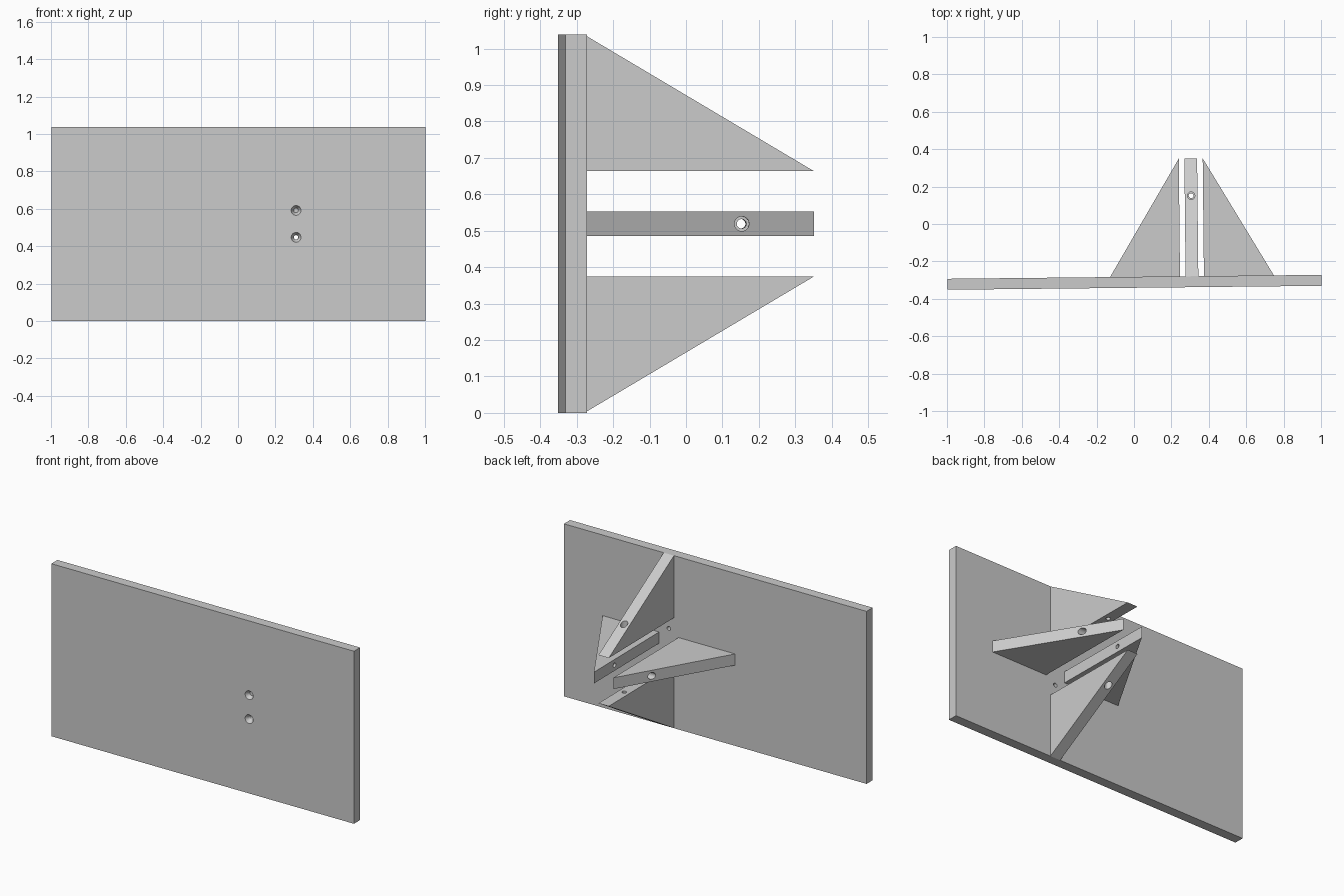
import bpy, bmesh
from math import radians
from mathutils import Matrix, Vector

cube = bpy.data.objects.get("Cube")
if cube:
    bpy.data.objects.remove(cube, do_unlink=True)

grey = bpy.data.materials.new("plain grey")
grey.use_nodes = True
grey.diffuse_color = (0.6, 0.6, 0.6, 1)
grey.node_tree.nodes["Principled BSDF"].inputs["Base Color"].default_value = (0.6, 0.6, 0.6, 1)

TILT = Matrix.Rotation(radians(0.6), 4, "Z")   # whole assembly sits slightly turned
CX, CZ = 0.307, 0.519                          # axis the four gussets surround
FRONT, BACK, TIP = -0.341, -0.2825, 0.347
HOLE_Y = 0.148


def add_object(name, bm, matrix):
    bmesh.ops.recalc_face_normals(bm, faces=bm.faces)
    bm.transform(matrix)
    mesh = bpy.data.meshes.new(name)
    bm.to_mesh(mesh)
    bm.free()
    mesh.materials.append(grey)
    obj = bpy.data.objects.new(name, mesh)
    bpy.context.collection.objects.link(obj)
    return obj


def prism(name, outline, depth, matrix):
    """Extrude an XY outline symmetrically along local Z."""
    bm = bmesh.new()
    face = bm.faces.new([bm.verts.new((x, y, -depth / 2)) for x, y in outline])
    ext = bmesh.ops.extrude_face_region(bm, geom=[face])
    verts = [g for g in ext["geom"] if isinstance(g, bmesh.types.BMVert)]
    bmesh.ops.translate(bm, verts=verts, vec=(0, 0, depth))
    return add_object(name, bm, matrix)


def cut_hole(obj, start, end, r1, r2, matrix):
    """Bore a round or conical hole between two points."""
    start, end = Vector(start), Vector(end)
    axis = end - start
    bm = bmesh.new()
    bmesh.ops.create_cone(bm, cap_ends=True, segments=32, radius1=r1, radius2=r2,
                          depth=axis.length)
    turn = axis.to_track_quat("Z", "Y").to_matrix().to_4x4()
    cutter = add_object("cutter", bm,
                        matrix @ Matrix.Translation((start + end) / 2) @ turn)
    mod = obj.modifiers.new("hole", "BOOLEAN")
    mod.operation, mod.solver, mod.object = "DIFFERENCE", "EXACT", cutter
    graph = bpy.context.evaluated_depsgraph_get()
    result = bpy.data.meshes.new_from_object(obj.evaluated_get(graph))
    obj.modifiers.clear()
    obj.data = result
    bpy.data.objects.remove(cutter, do_unlink=True)


# Upright back plate with two countersunk screw holes
plate = prism("back_plate", [(-1, FRONT), (1, FRONT), (1, BACK), (-1, BACK)], 2 * CZ,
              TILT @ Matrix.Translation((0, 0, CZ)))
for side in (-1, 1):
    x, z = CX, CZ + side * 0.072
    cut_hole(plate, (x, FRONT - 0.05, z), (x, BACK + 0.05, z), 0.012, 0.012, TILT)
    cut_hole(plate, (x, FRONT - 0.001, z), (x, FRONT + 0.025, z), 0.027, 0.012, TILT)

# Four triangular gussets around the axis, each with a counterbored cross hole
for name, angle, inner in (("left_gusset", 0, 0.064), ("top_gusset", -90, 0.145),
                           ("right_gusset", 180, 0.064), ("bottom_gusset", 90, 0.145)):
    frame = TILT @ Matrix.Translation((CX, 0, CZ)) @ Matrix.Rotation(radians(angle), 4, "Y")
    outer = inner + 0.374
    gusset = prism(name, [(inner, BACK - 0.004), (outer, BACK - 0.004), (outer, BACK),
                          (inner, TIP)], 0.068, frame)
    cut_hole(gusset, (inner - 0.05, HOLE_Y, 0), (outer, HOLE_Y, 0), 0.013, 0.013, frame)
    cut_hole(gusset, (inner + 0.06, HOLE_Y, 0), (outer, HOLE_Y, 0), 0.02, 0.02, frame)
